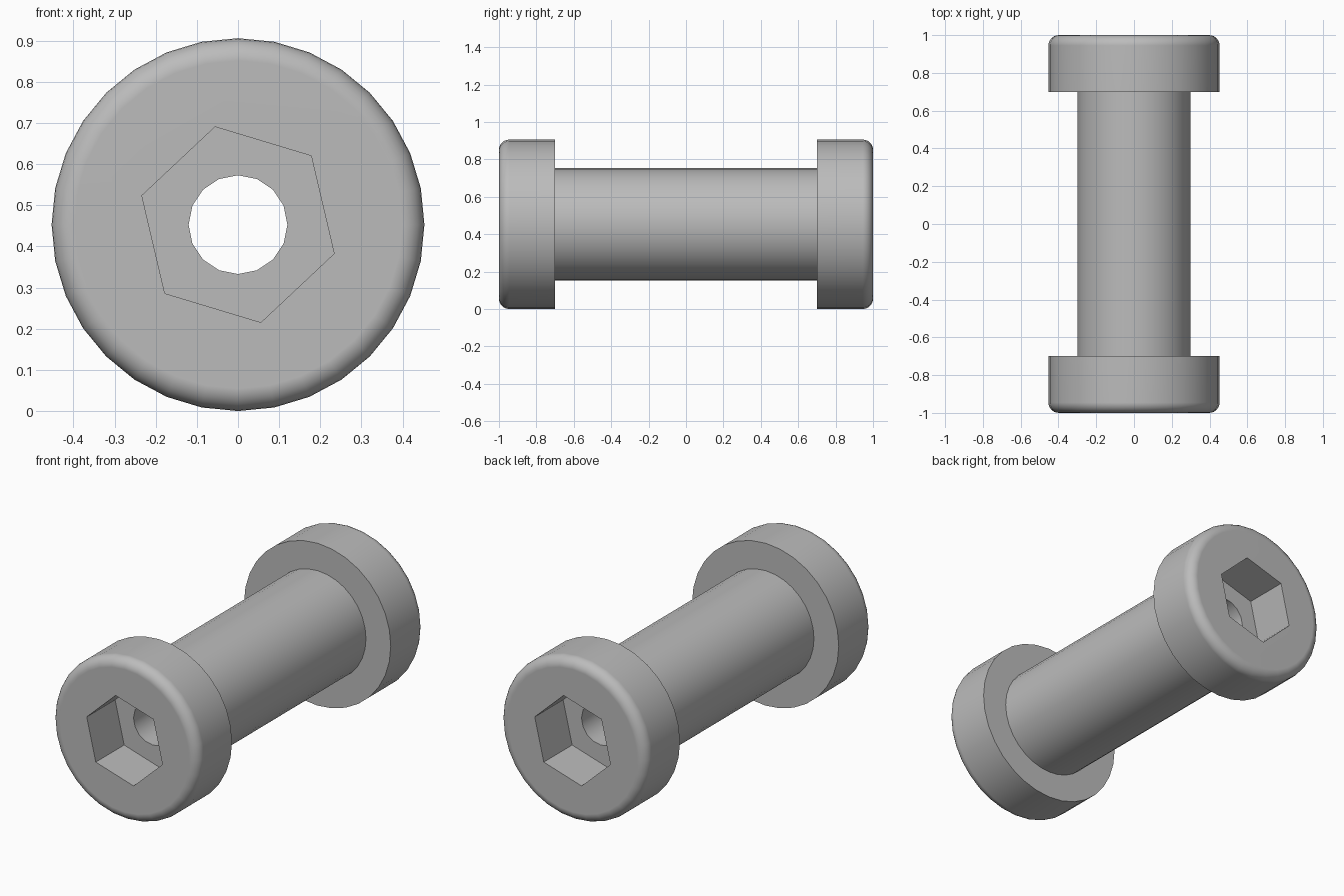
import bpy, bmesh, math
from mathutils import Matrix, Vector

cube = bpy.data.objects.get("Cube")
if cube:
    bpy.data.objects.remove(cube, do_unlink=True)

HEAD_R, SHAFT_R, HOLE_R, HEX_R = 0.453, 0.30, 0.12, 0.244
HEAD_IN, FILLET, SOCKET = 0.70, 0.055, 0.25
CENTRE = Vector((0, 0, HEAD_R))

steel = bpy.data.materials.new("plain grey")
steel.use_nodes = True
GREY = (0.50, 0.50, 0.50, 1)
steel.diffuse_color = GREY
steel.node_tree.nodes["Principled BSDF"].inputs["Base Color"].default_value = GREY


def add_object(name, bm):
    bmesh.ops.recalc_face_normals(bm, faces=bm.faces)
    mesh = bpy.data.meshes.new(name)
    bm.to_mesh(mesh)
    bm.free()
    mesh.materials.append(steel)
    obj = bpy.data.objects.new(name, mesh)
    bpy.context.collection.objects.link(obj)
    return obj


def prism(name, radius, sides, y0, y1, angle):
    """Prism along y, its first corner at the given angle in the xz plane."""
    bm = bmesh.new()
    rings = []
    for y in (y0, y1):
        corners = [angle + math.tau * i / sides for i in range(sides)]
        rings.append([bm.verts.new(CENTRE + Vector((radius * math.cos(a), y, radius * math.sin(a))))
                      for a in corners])
        bm.faces.new(rings[-1])
    for i in range(sides):
        j = (i + 1) % sides
        bm.faces.new((rings[0][i], rings[0][j], rings[1][j], rings[1][i]))
    return add_object(name, bm)


def lathe(name, profile, sides):
    """Solid of revolution about the y axis from (radius, y) points."""
    bm = bmesh.new()
    rings = [[bm.verts.new(CENTRE + Matrix.Rotation(math.tau * i / sides, 3, 'Y') @ Vector((r, y, 0)))
              for i in range(sides)] for r, y in profile]
    for a, b in zip(rings, rings[1:]):
        for i in range(sides):
            j = (i + 1) % sides
            bm.faces.new((a[i], a[j], b[j], b[i]))
    bm.faces.new(rings[0])
    bm.faces.new(rings[-1])
    return add_object(name, bm)


# Turned body: filleted head, shaft, filleted head
arc = [math.radians(90 * k / 6) for k in range(7)]
front = [(HEAD_R - FILLET + FILLET * math.sin(a), -1 + FILLET - FILLET * math.cos(a)) for a in arc]
front += [(HEAD_R, -HEAD_IN), (SHAFT_R, -HEAD_IN)]
body = lathe("flanged_sleeve", front + [(r, -y) for r, y in reversed(front)], 32)

# Bore and the two hexagonal sockets
hex_angle = math.radians(103.2)
cutters = [
    prism("bore_cutter", HOLE_R, 16, -1.1, 1.1, 0),
    prism("front_socket_cutter", HEX_R, 6, -1.1, -1 + SOCKET, hex_angle),
    prism("back_socket_cutter", HEX_R, 6, 1 - SOCKET, 1.1, math.pi - hex_angle),
]
for cutter in cutters:
    cut = body.modifiers.new(cutter.name, 'BOOLEAN')
    cut.operation, cut.solver, cut.object = 'DIFFERENCE', 'EXACT', cutter

bpy.context.view_layer.update()
graph = bpy.context.evaluated_depsgraph_get()
cut_mesh = bpy.data.meshes.new_from_object(body.evaluated_get(graph))
body.modifiers.clear()
body.data = cut_mesh
for cutter in cutters:
    bpy.data.objects.remove(cutter, do_unlink=True)

# Smooth round surfaces, crisp flat faces
bpy.ops.object.select_all(action='DESELECT')
body.select_set(True)
bpy.context.view_layer.objects.active = body
bpy.ops.object.shade_smooth_by_angle(angle=math.radians(30))
flat = body.modifiers.new("flat_caps", 'WEIGHTED_NORMAL')
flat.keep_sharp = True
